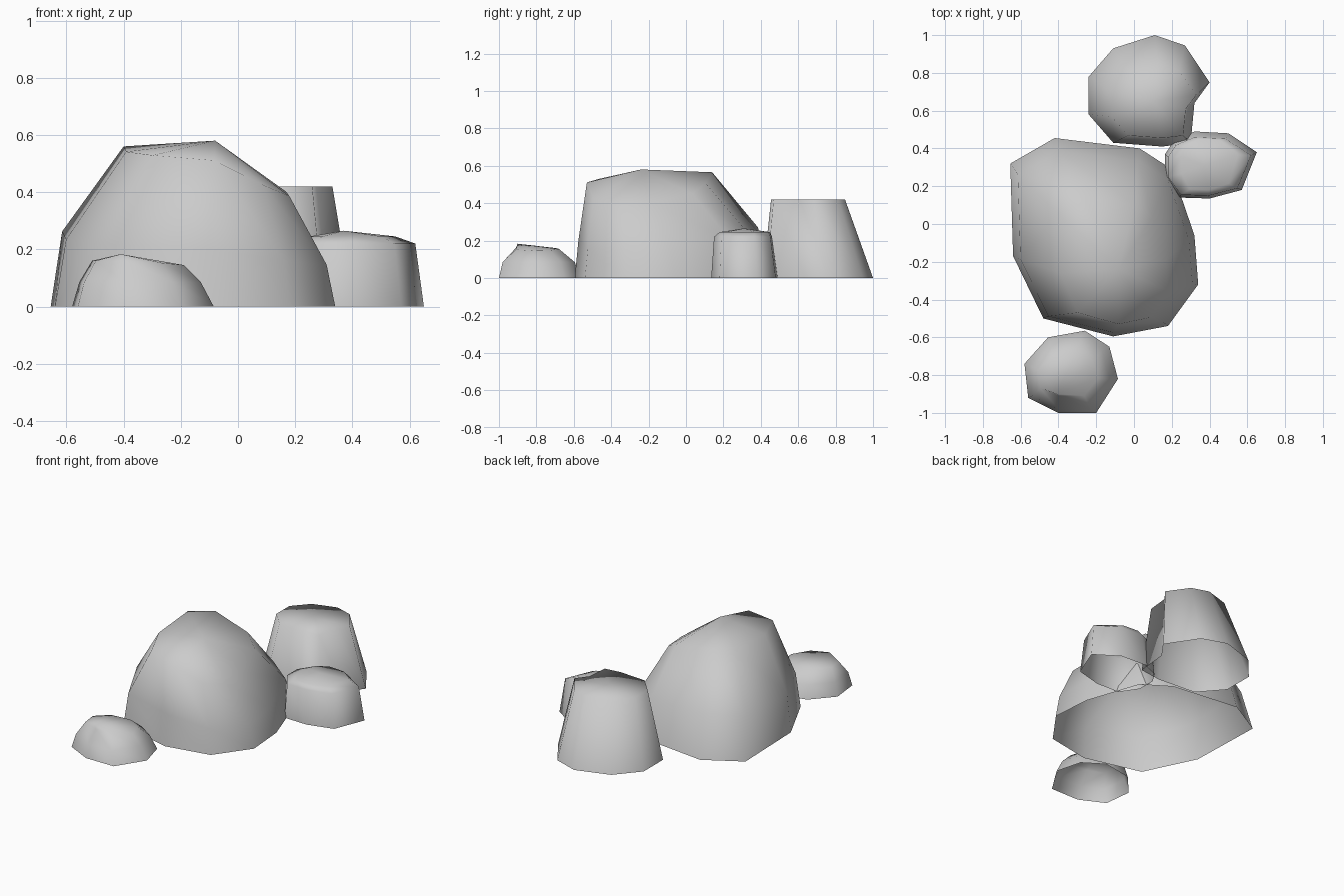
import bpy
import bmesh

# Remove the default object
default_object = bpy.data.objects.get("Cube")
if default_object:
    bpy.data.objects.remove(default_object, do_unlink=True)

# Single stone colour
stone = bpy.data.materials.new("stone_grey")
stone.use_nodes = True
grey = (0.6, 0.6, 0.6, 1.0)
stone.diffuse_color = grey
stone.node_tree.nodes["Principled BSDF"].inputs["Base Color"].default_value = grey


def bounds(outline):
    """Centre and half size of a flat outline."""
    xs, ys = zip(*outline)
    centre = ((min(xs) + max(xs)) / 2, (min(ys) + max(ys)) / 2)
    half = ((max(xs) - min(xs)) / 2, (max(ys) - min(ys)) / 2)
    return centre, half


def fitted_ring(outline, left, right, front, back, height, right_drop=0, back_rise=0):
    """Fit the outline into a box, sinking its right half and tilting it to the back."""
    (cx, cy), (hx, hy) = bounds(outline)
    ring = []
    for x, y in outline:
        u, v = (x - cx) / hx, (y - cy) / hy
        ring.append((
            (left + right) / 2 + u * (right - left) / 2,
            (front + back) / 2 + v * (back - front) / 2,
            height - max(u, 0) * right_drop + v * back_rise,
        ))
    return ring


def make_rock(name, outline, levels, peak):
    """Stack rings from the ground outline up to a fan-shaped cap, open below."""
    bm = bmesh.new()
    rings = [[(x, y, 0) for x, y in outline]]
    rings += [fitted_ring(outline, **level) for level in levels]
    loops = [[bm.verts.new(point) for point in ring] for ring in rings]
    count = len(outline)
    for lower, upper in zip(loops, loops[1:]):
        for i in range(count):
            j = (i + 1) % count
            bm.faces.new((lower[i], lower[j], upper[j], upper[i]))
    top = bm.verts.new(peak)
    for i in range(count):
        bm.faces.new((loops[-1][i], loops[-1][(i + 1) % count], top))
    # Outlines run clockwise, so turn every face outward
    bmesh.ops.reverse_faces(bm, faces=bm.faces[:])
    mesh = bpy.data.meshes.new(name)
    bm.to_mesh(mesh)
    bm.free()
    mesh.materials.append(stone)
    for polygon in mesh.polygons:
        polygon.use_smooth = True
    rock = bpy.data.objects.new(name, mesh)
    bpy.context.collection.objects.link(rock)


# Large domed boulder
make_rock(
    "large_boulder",
    outline=[(-.655, .32), (-.42, .455), (.03, .4), (.2, .29), (.32, -.06),
             (.34, -.32), (.18, -.54), (-.11, -.595), (-.48, -.5), (-.64, -.17)],
    levels=[
        dict(left=-.615, right=.31, front=-.575, back=.385, height=.24,
             right_drop=.08, back_rise=.03),
        dict(left=-.4, right=.18, front=-.53, back=.14, height=.545,
             right_drop=.15, back_rise=.02),
    ],
    peak=(-.08, -.24, .58),
)

# Tall flat-topped rock at the back
make_rock(
    "tall_back_rock",
    outline=[(-.24, .78), (-.11, .93), (.11, 1), (.27, .945), (.4, .75),
             (.32, .64), (.3, .43), (.15, .41), (-.11, .43), (-.24, .58)],
    levels=[dict(left=-.12, right=.33, front=.455, back=.85, height=.42)],
    peak=(.1, .65, .42),
)

# Small rock on the left
make_rock(
    "left_rock",
    outline=[(.165, .37), (.21, .44), (.32, .49), (.5, .48), (.65, .38),
             (.57, .18), (.4, .135), (.24, .14), (.165, .25)],
    levels=[
        dict(left=.18, right=.62, front=.15, back=.46, height=.22),
        dict(left=.25, right=.55, front=.18, back=.45, height=.245),
    ],
    peak=(.37, .31, .265),
)

# Low pebble at the front
make_rock(
    "front_rock",
    outline=[(-.58, -.74), (-.455, -.6), (-.26, -.565), (-.13, -.65),
             (-.085, -.82), (-.2, -1), (-.4, -1), (-.56, -.92)],
    levels=[
        dict(left=-.555, right=-.13, front=-.98, back=-.595, height=.085),
        dict(left=-.51, right=-.19, front=-.91, back=-.68, height=.16, right_drop=.015),
    ],
    peak=(-.41, -.9, .183),
)
